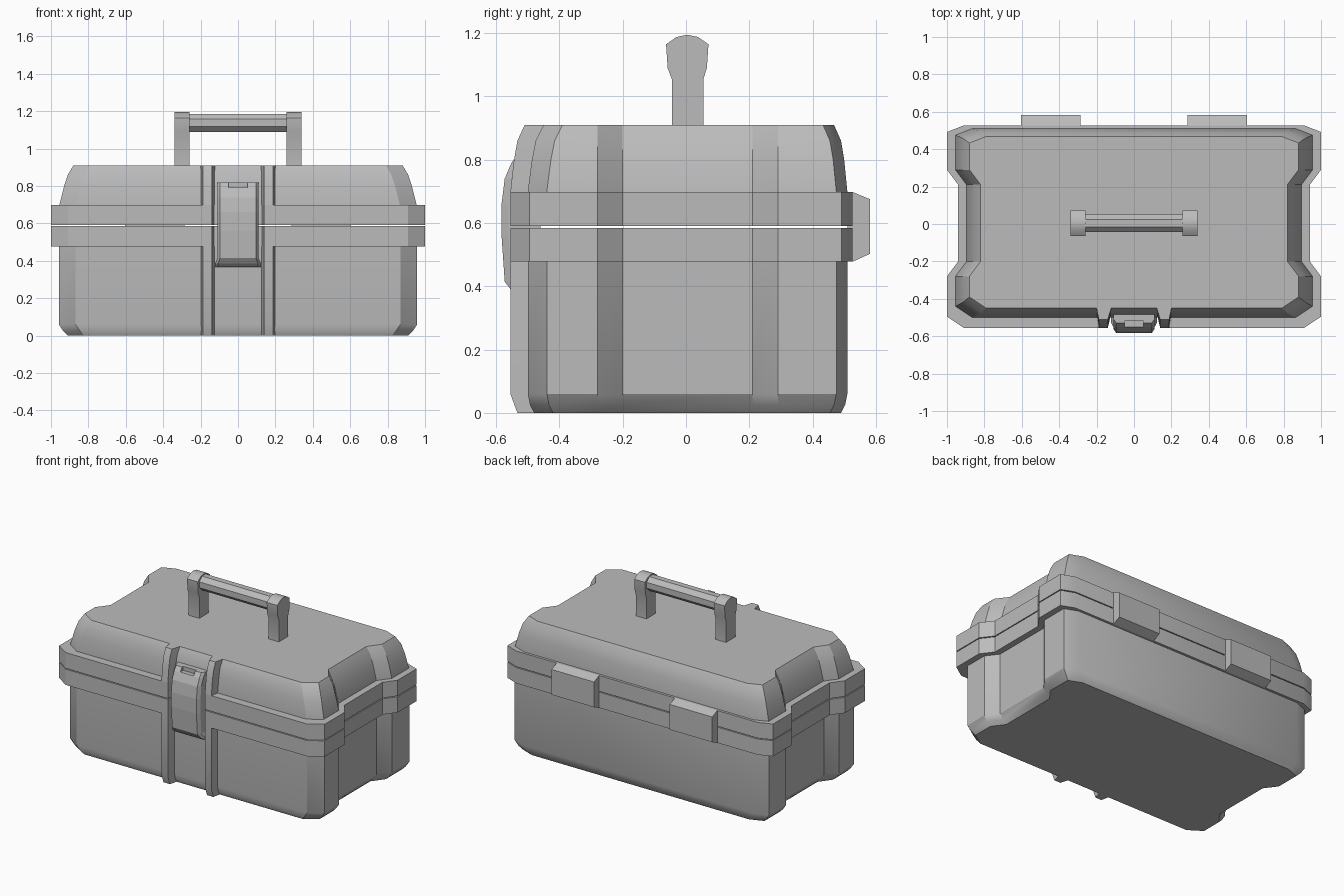
import bpy
import bmesh
import math

if "Cube" in bpy.data.objects:
    bpy.data.objects.remove(bpy.data.objects["Cube"])

grey = bpy.data.materials.new("plain_grey")
grey.diffuse_color = (0.5, 0.5, 0.5, 1)
grey.use_nodes = True
grey.node_tree.nodes["Principled BSDF"].inputs["Base Color"].default_value = grey.diffuse_color


def loft(name, rings, smooth=True):
    """Skin a stack of equal-length closed rings and cap both ends."""
    bm = bmesh.new()
    rows = [[bm.verts.new(p) for p in ring] for ring in rings]
    n = len(rows[0])
    for a, b in zip(rows, rows[1:]):
        for i in range(n):
            j = (i + 1) % n
            bm.faces.new((a[i], a[j], b[j], b[i]))
    bm.faces.new(rows[0][::-1])
    bm.faces.new(rows[-1])
    bmesh.ops.recalc_face_normals(bm, faces=bm.faces)
    mesh = bpy.data.meshes.new(name)
    bm.to_mesh(mesh)
    bm.free()
    mesh.materials.append(grey)
    obj = bpy.data.objects.new(name, mesh)
    bpy.context.collection.objects.link(obj)
    if smooth:
        bpy.ops.object.select_all(action='DESELECT')
        obj.select_set(True)
        bpy.context.view_layer.objects.active = obj
        bpy.ops.object.shade_smooth_by_angle(angle=math.radians(30))
    return obj


def across(name, profile, x0, x1, smooth=True):
    """Extrude a (y, z) profile along x."""
    return loft(name, [[(x, y, z) for y, z in profile] for x in (x0, x1)], smooth)


def outline(z, hx, yf, yb, notch=None):
    """Box plan with chamfered corners, pinched sides and optional front notch."""
    w = hx - 0.06
    half = [(hx - 0.09, yf), (hx, yf + 0.06), (hx, -0.28), (w, -0.20),
            (w, 0.21), (hx, 0.29), (hx, yb - 0.035), (hx - 0.09, yb)]
    if notch is not None:
        half = [(0.125, notch), (0.14, yf)] + half
    pts = half + [(-x, y) for x, y in reversed(half)]
    return [(x, y, z) for x, y in pts]


# Base and lid shells, separated by a thin gap
loft("base_shell", [outline(0, 0.91, -0.48, 0.49), outline(0.025, 0.935, -0.493, 0.503),
                    outline(0.06, 0.958, -0.50, 0.51), outline(0.585, 0.958, -0.50, 0.51)])
loft("lid_shell", [outline(0.591, 0.958, -0.50, 0.51), outline(0.70, 0.955, -0.50, 0.51),
                   outline(0.80, 0.93, -0.487, 0.50), outline(0.86, 0.91, -0.475, 0.49),
                   outline(0.91, 0.88, -0.45, 0.468)])

# Rims around the opening
for name, z0, z1 in (("base_rim", 0.478, 0.585), ("lid_rim", 0.591, 0.698)):
    loft(name, [outline(z, 1.0, -0.555, 0.527, -0.49) for z in (z0, z1)])


# Front ribs either side of the latch, tapering towards their outer face
def rib(name, side, rows):
    rings = []
    for z, yf, yb in rows:
        ring = [(0.122, yb), (0.14, yf), (0.188, yf), (0.20, yb)]
        rings.append([(side * x, y, z) for x, y in ring])
    loft(name, rings)


for side, tag in ((-1, "left"), (1, "right")):
    rib("base_rib_" + tag, side, [(0, -0.533, -0.47), (0.06, -0.555, -0.48), (0.478, -0.555, -0.48)])
    rib("lid_rib_" + tag, side, [(0.698, -0.555, -0.48), (0.79, -0.545, -0.47),
                                 (0.86, -0.533, -0.46), (0.91, -0.51, -0.45)])

# Latch with a small slot near its top
latch_rows = [(0.368, -0.53), (0.385, -0.55), (0.415, -0.573), (0.56, -0.583), (0.66, -0.583),
              (0.74, -0.573), (0.79, -0.552), (0.82, -0.53)]
latch_rings = []
for z, yf in latch_rows:
    w = 0.122 if z < 0.4 else 0.11
    half = [(w - 0.015, yf), (w, yf + 0.022), (w, -0.46)]
    latch_rings.append([(x, y, z) for x, y in half + [(-x, y) for x, y in reversed(half)]])
latch = loft("latch", latch_rings, smooth=False)
cutter = across("latch_slot_cutter", [(-0.60, 0.793), (-0.518, 0.793), (-0.518, 0.84), (-0.60, 0.84)],
                -0.05, 0.05, smooth=False)
cutter.hide_render = True
cutter.hide_set(True)
slot = latch.modifiers.new("slot", 'BOOLEAN')
slot.object = cutter
slot.operation = 'DIFFERENCE'
slot.solver = 'EXACT'

# Back hinges
hinge = [(0.51, 0.478), (0.527, 0.478), (0.582, 0.503), (0.582, 0.675), (0.527, 0.698), (0.51, 0.698)]
across("hinge_left", hinge, -0.605, -0.285, smooth=False)
across("hinge_right", hinge, 0.285, 0.605, smooth=False)

# Handle posts with flared heads, and an eight-sided grip
post = [(-0.045, 0.90), (-0.045, 1.055), (-0.058, 1.09), (-0.063, 1.165), (-0.03, 1.188),
        (0.004, 1.195), (0.038, 1.188), (0.071, 1.165), (0.066, 1.09), (0.055, 1.055), (0.055, 0.90)]
across("handle_post_left", post, -0.34, -0.26)
across("handle_post_right", post, 0.26, 0.34)
grip = [(0.004 + 0.052 * math.cos(math.radians(22.5 + 45 * i)),
         1.138 + 0.052 * math.sin(math.radians(22.5 + 45 * i))) for i in range(8)]
across("handle_grip", grip, -0.27, 0.27)
